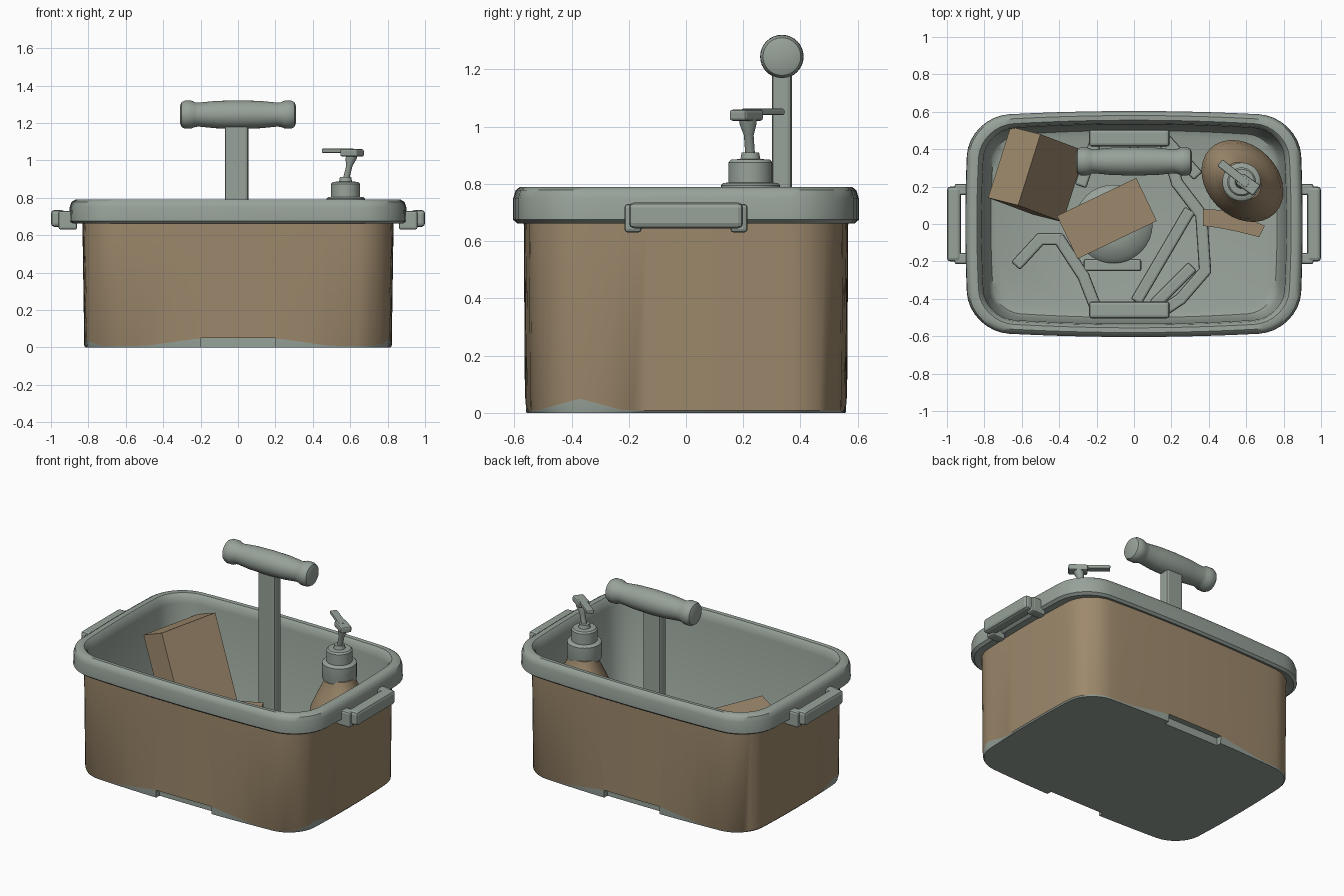
import bpy, bmesh
from math import sin, cos, pi, hypot, atan2, radians
from mathutils import Matrix, Vector

cube = bpy.data.objects.get("Cube")
if cube:
    bpy.data.objects.remove(cube, do_unlink=True)


def material(name, rgb):
    m = bpy.data.materials.new(name)
    m.use_nodes = True
    m.diffuse_color = (*rgb, 1)
    m.node_tree.nodes["Principled BSDF"].inputs["Base Color"].default_value = (*rgb, 1)
    return m


GREY = material("sage_grey", (0.31, 0.36, 0.32))
TAN = material("cardboard_tan", (0.34, 0.25, 0.15))


def finish(name, bm, mats, bevel=0, smooth=True):
    bmesh.ops.recalc_face_normals(bm, faces=bm.faces)
    me = bpy.data.meshes.new(name)
    bm.to_mesh(me)
    bm.free()
    ob = bpy.data.objects.new(name, me)
    bpy.context.collection.objects.link(ob)
    for m in mats:
        me.materials.append(m)
    if smooth:
        bpy.ops.object.select_all(action="DESELECT")
        ob.select_set(True)
        bpy.context.view_layer.objects.active = ob
        bpy.ops.object.shade_smooth_by_angle(angle=radians(40))
    if bevel:
        b = ob.modifiers.new("Bevel", "BEVEL")
        b.width, b.segments = bevel, 2
    return ob


def loft(name, rings, mats, bands=(), matrix=None):
    """Skin a stack of equal rings, cap both ends; bands use the second material."""
    bm = bmesh.new()
    rows = [[bm.verts.new(p) for p in ring] for ring in rings]
    for k, (lo, hi) in enumerate(zip(rows, rows[1:])):
        for i in range(len(lo)):
            j = (i + 1) % len(lo)
            bm.faces.new((lo[i], lo[j], hi[j], hi[i])).material_index = int(k in bands)
    bm.faces.new(rows[0])
    bm.faces.new(rows[-1])
    if matrix:
        bm.transform(matrix)
    return finish(name, bm, mats)


def box(name, matrix, mat, bevel=0):
    bm = bmesh.new()
    bmesh.ops.create_cube(bm, size=1, matrix=matrix)
    return finish(name, bm, [mat], bevel, smooth=False)


def block(name, lo, hi, mat, bevel=0):
    lo, hi = Vector(lo), Vector(hi)
    size = Matrix.Diagonal((*(hi - lo), 1))
    return box(name, Matrix.Translation((lo + hi) / 2) @ size, mat, bevel)


def bar(name, a, b, width, z0, z1, mat, bevel=0.012):
    """Upright-sided bar between two points in plan."""
    dx, dy = b[0] - a[0], b[1] - a[1]
    m = Matrix.Translation(((a[0] + b[0]) / 2, (a[1] + b[1]) / 2, (z0 + z1) / 2))
    m = m @ Matrix.Rotation(atan2(dy, dx), 4, "Z")
    m = m @ Matrix.Diagonal((hypot(dx, dy) + width * 0.6, width, z1 - z0, 1))
    return box(name, m, mat, bevel)


def ellipse(a, b, z, n=32):
    return [(a * cos(2 * pi * i / n), b * sin(2 * pi * i / n), z) for i in range(n)]


def lathe(name, profile, mat, matrix):
    return loft(name, [ellipse(r, r, z) for r, z in profile], [mat], matrix=matrix)


def outline(a, b, r, z):
    """Rounded rectangle with gently bowed sides."""
    pts = []
    corners = [(a - r, b - r), (r - a, b - r), (r - a, r - b), (a - r, r - b)]
    for q, (cx, cy) in enumerate(corners):
        arc = [(cx + r * cos((q + i / 8) * pi / 2), cy + r * sin((q + i / 8) * pi / 2))
               for i in range(9)]
        nx, ny = corners[(q + 1) % 4]
        t = (q + 1) * pi / 2
        end = (nx + r * cos(t), ny + r * sin(t))
        pts += arc + [tuple(Vector(arc[-1]).lerp(Vector(end), i / 16)) for i in range(1, 16)]
    bowed = [(x - 0.02 * x / a * (y / b) ** 2, y - 0.03 * y / b * (x / a) ** 2) for x, y in pts]
    return [(x, y, z) for x, y in bowed]


def trim_height(x, y):
    long_side = 0.05 * (1 - max(0, abs(x) - 0.2) / 0.35) if abs(y) > 0.5 else 0
    short_side = 0.05 * (1 - abs(y + 0.37) / 0.18) if abs(x) > 0.6 else 0
    return max(0.008, long_side, short_side)


# Tub: tan outer wall, grey foot trim, rolled rim and hollow interior
trim = [(x, y, trim_height(x, y)) for x, y, z in outline(0.822, 0.563, 0.17, 0)]
shell = [(0.832, 0.567, 0.18, 0.67), (0.885, 0.59, 0.21, 0.662), (0.902, 0.604, 0.22, 0.675),
         (0.9, 0.604, 0.22, 0.75), (0.89, 0.595, 0.21, 0.778), (0.87, 0.58, 0.2, 0.79),
         (0.84, 0.555, 0.18, 0.788), (0.825, 0.54, 0.17, 0.77), (0.815, 0.533, 0.16, 0.73),
         (0.785, 0.515, 0.15, 0.11), (0.765, 0.5, 0.14, 0.08), (0.73, 0.47, 0.12, 0.07)]
tub = loft("tub", [outline(0.815, 0.56, 0.17, 0), trim] + [outline(*s) for s in shell],
           [GREY, TAN], bands=(1,))

# Finger notches under the long sides
for side, label in ((-1, "front"), (1, "back")):
    ys = sorted((side * 0.525, side * 0.7))
    cutter = block(label + "_notch_cutter", (-0.2, ys[0], -0.1), (0.2, ys[1], 0.05), GREY)
    cutter.hide_render = True
    cutter.hide_set(True)
    cut = tub.modifiers.new(label + "_notch", "BOOLEAN")
    cut.operation, cut.object = "DIFFERENCE", cutter

# Carry handles on the short sides
for side, label in ((-1, "right"), (1, "left")):
    xs = sorted((side * 0.925, side))
    block(label + "_carry_bar", (xs[0], -0.2, 0.645), (xs[1], 0.2, 0.735), GREY, 0.018)
    for end in (-1, 1):
        xs = sorted((side * 0.86, side * 0.96))
        ys = sorted((end * 0.155, end * 0.215))
        block(label + "_carry_bracket", (xs[0], ys[0], 0.63), (xs[1], ys[1], 0.73), GREY, 0.012)

# Tall T handle
block("pole", (-0.07, 0.3, 0.07), (0.055, 0.37, 1.22), GREY, 0.015)
half = [(0.076, 0), (0.073, 0.12), (0.064, 0.21), (0.066, 0.23), (0.075, 0.25),
        (0.075, 0.285), (0.066, 0.302), (0.045, 0.31)]
grip = [(r, -z) for r, z in reversed(half[1:])] + half
lathe("grip", grip, GREY, Matrix.Translation((0, 0.335, 1.245)) @ Matrix.Rotation(pi / 2, 4, "Y"))

# Raised frame lying on the floor
paths = [[(-0.2, 0.46), (0.16, 0.46), (0.23, 0.22), (0.36, 0.05), (0.38, -0.25),
          (0.25, -0.4), (0.16, -0.46), (-0.2, -0.46), (-0.27, -0.28), (-0.4, -0.08),
          (-0.5, -0.08), (-0.62, -0.21)],
         [(0.29, 0.06), (0.02, -0.4)], [(0.3, -0.24), (0.12, -0.42)],
         [(-0.2, 0.46), (-0.28, 0.22)], [(-0.25, -0.22), (0.02, -0.22)],
         [(0.16, 0.46), (0.33, 0.27)]]
for path in paths:
    for a, b in zip(path, path[1:]):
        bar("floor_frame", a, b, 0.065, 0.06, 0.14, GREY)
for y in (-0.46, 0.46):
    block("frame_end_plate", (-0.24, y - 0.045, 0.06), (0.19, y + 0.045, 0.16), GREY, 0.015)
lathe("round_pad", [(0.21, 0), (0.21, 0.08), (0.18, 0.11), (0.1, 0.13)], GREY,
      Matrix.Translation((-0.11, 0, 0.07)))

# Leaning carton, given by one corner and three edge directions
e1, e2, e3 = Vector((0.12, 0.38, 0.02)), Vector((-0.16, 0.04, -0.07)), Vector((0.24, -0.09, -0.54))
lean = Matrix((e1, e2, e3)).transposed().to_4x4()
lean.translation = Vector((-0.62, 0.1, 0.71)) + (e1 + e2 + e3) / 2
box("leaning_carton", lean, TAN)

# Flat carton
flat = Matrix.Translation((-0.145, 0.03, 0.28)) @ Matrix.Rotation(radians(25.5), 4, "Z")
box("flat_carton", flat @ Matrix.Diagonal((0.47, 0.255, 0.18, 1)), TAN)

# Pump bottle
spot = Matrix.Translation((0.58, 0.23, 0))
levels = [(0.9, 0.07), (1, 0.1), (1, 0.4), (0.93, 0.49), (0.72, 0.58), (0.52, 0.66), (0.45, 0.71)]
loft("bottle", [ellipse(0.245 * s, 0.19 * s, z) for s, z in levels], [TAN],
     matrix=spot @ Matrix.Rotation(-pi / 4, 4, "Z"))
pump = Matrix.Translation((0.575, 0.225, 0))
lathe("pump_collar", [(0.1, 0.69), (0.103, 0.7), (0.103, 0.795), (0.095, 0.803), (0.077, 0.805),
                      (0.077, 0.875), (0.068, 0.885), (0.035, 0.887), (0.03, 0.91)], GREY, pump)
shear = Matrix.Identity(4)
shear[0][2], shear[1][2] = 0.25, -0.07
lathe("pump_stem", [(0.017, 0), (0.017, 0.08), (0.03, 0.12), (0.03, 0.14)], GREY,
      Matrix.Translation((0.575, 0.225, 0.89)) @ shear)
bar("pump_head", (0.64, 0.19), (0.58, 0.232), 0.07, 1.02, 1.06, GREY, 0.01)
bar("pump_spout", (0.6, 0.218), (0.47, 0.32), 0.045, 1.04, 1.063, GREY, 0.006)

# Curved sponge beside the bottle
sponge = [(0.37, 0.08), (0.46, 0.075), (0.57, 0.045), (0.7, -0.01),
          (0.67, -0.07), (0.55, -0.04), (0.45, -0.02), (0.37, -0.01)]
loft("sponge", [[(x, y, z) for x, y in sponge] for z in (0.07, 0.35)], [TAN])
